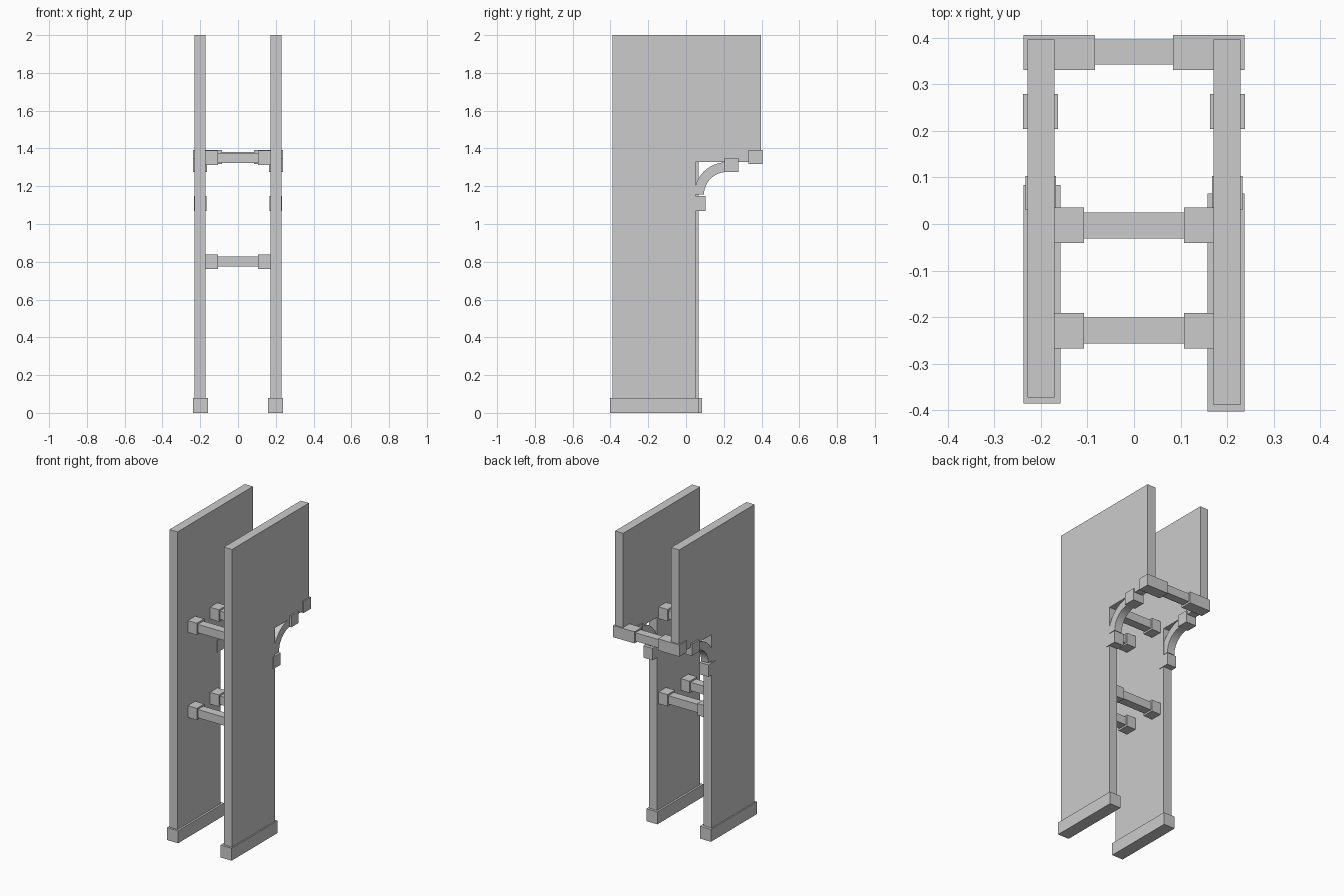
import bpy, math

if "Cube" in bpy.data.objects:
    bpy.data.objects.remove(bpy.data.objects["Cube"])

def mesh_object(name, verts, faces):
    me = bpy.data.meshes.new(name)
    me.from_pydata(verts, [], faces)
    ob = bpy.data.objects.new(name, me)
    bpy.context.collection.objects.link(ob)
    return ob

def extrude_yz(name, profile, x0, x1):
    """Extrude a (y, z) outline, listed counter-clockwise, from x0 to x1."""
    n = len(profile)
    verts = [(x, y, z) for x in (x0, x1) for y, z in profile]
    faces = [tuple(reversed(range(n))), tuple(range(n, 2 * n))]
    faces += [(i, (i + 1) % n, n + (i + 1) % n, n + i) for i in range(n)]
    return mesh_object(name, verts, faces)

def box(name, x, y, z):
    return extrude_yz(name, [(y[0], z[0]), (y[1], z[0]), (y[1], z[1]), (y[0], z[1])], *x)

def span(side, a, b):
    return tuple(sorted((side * a, side * b)))

# Per side: name, sign, panel front, panel step, foot front, foot back
SIDES = [("left", -1, -0.372, 0.065, -0.385, 0.084),
         ("right", 1, -0.389, 0.05, -0.403, 0.066)]

for label, s, front, step, foot0, foot1 in SIDES:
    # Side panel, wider at the top
    extrude_yz(label + "_panel", [(front, 0.02), (step, 0.02), (step, 1.327),
                                  (0.396, 1.327), (0.396, 2), (front, 2)],
               *span(s, 0.171, 0.229))
    # Foot
    box(label + "_foot", span(s, 0.158, 0.237), (foot0, foot1), (0, 0.08))

    # Curved bracket under the overhang
    cy, cz, steps = 0.215, 1.155, 12
    angles = [math.pi - math.pi / 2 * i / steps for i in range(steps + 1)]
    arc = lambda r: [(cy + r * math.cos(a), cz + r * math.sin(a)) for a in angles]
    extrude_yz(label + "_bracket", arc(0.12)[::-1] + arc(0.172),
               *span(s, 0.174, 0.226))
    box(label + "_bracket_lower_block", span(s, 0.167, 0.233), (0.03, 0.103), (1.07, 1.147))
    box(label + "_bracket_upper_block", span(s, 0.163, 0.238), (0.204, 0.279), (1.274, 1.35))

    # Corner blocks holding the back rail
    box(label + "_back_rail_block", span(s, 0.084, 0.237), (0.331, 0.406), (1.317, 1.392))

# Back rail
box("back_rail", (-0.1, 0.1), (0.342, 0.396), (1.328, 1.382))

# Cross rails with end blocks, two at each level
for level, zc in (("lower", 0.801), ("upper", 1.35)):
    for place, yc in (("front", -0.229), ("rear", -0.003)):
        name = f"{level}_{place}_rail"
        box(name, (-0.12, 0.12), (yc - 0.028, yc + 0.028), (zc - 0.027, zc + 0.027))
        for label, s in (("left", -1), ("right", 1)):
            box(f"{name}_{label}_block", span(s, 0.107, 0.18),
                (yc - 0.038, yc + 0.038), (zc - 0.038, zc + 0.038))
